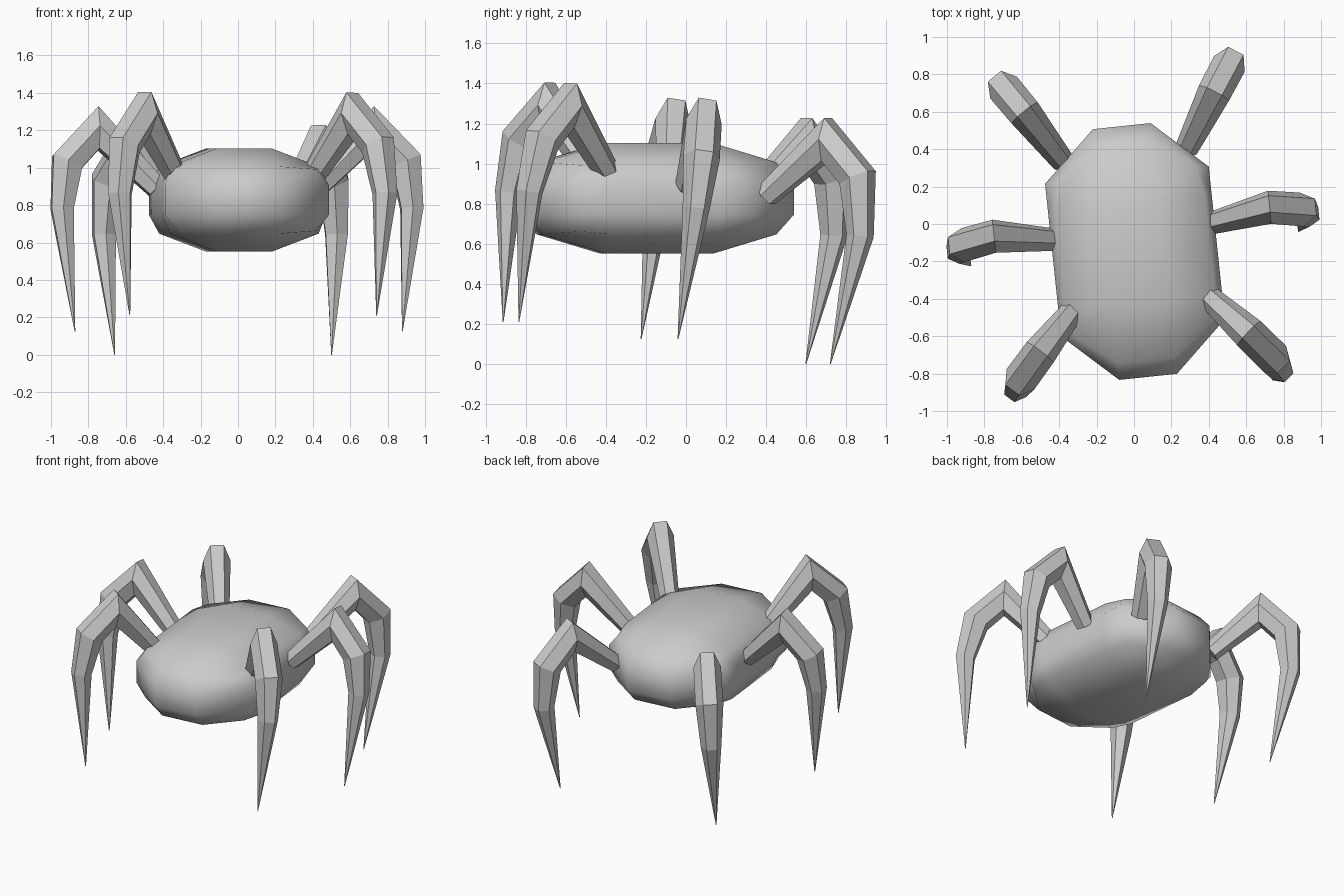
import bpy, bmesh, math
from itertools import product
from mathutils import Vector, Matrix

old = bpy.data.objects.get("Cube")
if old:
    bpy.data.objects.remove(old, do_unlink=True)

grey = bpy.data.materials.new("plain_grey")
grey.use_nodes = True
colour = (0.6, 0.6, 0.6, 1)
grey.diffuse_color = colour
grey.node_tree.nodes["Principled BSDF"].inputs["Base Color"].default_value = colour

# The whole creature is turned slightly about the body centre
PLACE = Matrix.Translation((0.005, -0.147, 0)) @ Matrix.Rotation(math.radians(6), 4, 'Z')


def finish(bm, name, smooth):
    bmesh.ops.recalc_face_normals(bm, faces=bm.faces)
    for face in bm.faces:
        face.smooth = smooth
    bm.transform(PLACE)
    mesh = bpy.data.meshes.new(name)
    bm.to_mesh(mesh)
    bm.free()
    mesh.materials.append(grey)
    obj = bpy.data.objects.new(name, mesh)
    bpy.context.collection.objects.link(obj)


# Body: rounded box, three faces along each side.
# Half sizes depend on which axes lie on the outside of the box.
SHAPE = {
    (0, 0, 1): (0.15, 0.27, 0.275),
    (0, 1, 0): (0.155, 0.674, 0.08),
    (1, 0, 0): (0.44, 0.27, 0.08),
    (1, 1, 0): (0.44, 0.41, 0.08),
    (0, 1, 1): (0.15, 0.585, 0.18),
    (1, 0, 1): (0.40, 0.27, 0.18),
    (1, 1, 1): (0.37, 0.42, 0.165),
}


def build_body():
    bm = bmesh.new()
    grid = {}
    for cell in product(range(4), repeat=3):
        outer = tuple(int(i in (0, 3)) for i in cell)
        if any(outer):
            size = SHAPE[outer]
            co = Vector(s if i > 1 else -s for i, s in zip(cell, size))
            grid[cell] = bm.verts.new(co + Vector((0, 0, 0.827)))
    for axis, end, i, j in product(range(3), (0, 3), range(3), range(3)):
        corners = []
        for a, b in ((i, j), (i + 1, j), (i + 1, j + 1), (i, j + 1)):
            cell = [a, b]
            cell.insert(axis, end)
            corners.append(grid[tuple(cell)])
        bm.faces.new(corners)
    finish(bm, "body", True)


# Legs: six-sided tapered tubes, mitred at each joint
RADII = (0.062, 0.09, 0.092, 0.068, 0.002)


def build_leg(name, path, side, twist):
    points = [Vector((x * side, y - side * twist * k / 4, z))
              for k, (x, y, z) in enumerate(path)]
    normal = (points[1] - points[0]).cross(points[2] - points[1]).normalized()
    bm = bmesh.new()
    rings = []
    for k, (point, radius) in enumerate(zip(points, RADII)):
        before = (point - points[max(k - 1, 0)]).normalized()
        after = (points[min(k + 1, 4)] - point).normalized()
        along = (before + after).normalized()
        mitre = 1 / max(along.dot(before), along.dot(after))
        out = along.cross(normal).normalized()
        across = out.cross(along)
        rings.append([bm.verts.new(point + radius * (
            across * math.cos(n * math.pi / 3)
            + out * math.sin(n * math.pi / 3) * mitre)) for n in range(6)])
    for low, high in zip(rings, rings[1:]):
        for n in range(6):
            m = (n + 1) % 6
            bm.faces.new((low[n], low[m], high[m], high[n]))
    bm.faces.new(rings[0])
    bm.faces.new(rings[-1])
    finish(bm, name, False)


LEGS = {
    "front": (0.03, [(0.365, -0.28, 0.95), (0.56, -0.49, 1.29), (0.68, -0.63, 1.12),
                     (0.71, -0.69, 0.86), (0.66, -0.73, 0.21)]),
    "middle": (0, [(0.43, 0.11, 0.89), (0.74, 0.16, 1.21), (0.91, 0.13, 1.03),
                   (0.94, 0.10, 0.78), (0.88, 0.015, 0.125)]),
    "back": (0, [(0.33, 0.515, 0.84), (0.51, 0.80, 1.12), (0.607, 0.945, 0.93),
                 (0.625, 0.955, 0.64), (0.583, 0.81, 0.0)]),
}

build_body()
for place, (twist, path) in LEGS.items():
    for side, label in ((1, "left"), (-1, "right")):
        build_leg(f"{place}_{label}_leg", path, side, twist)
